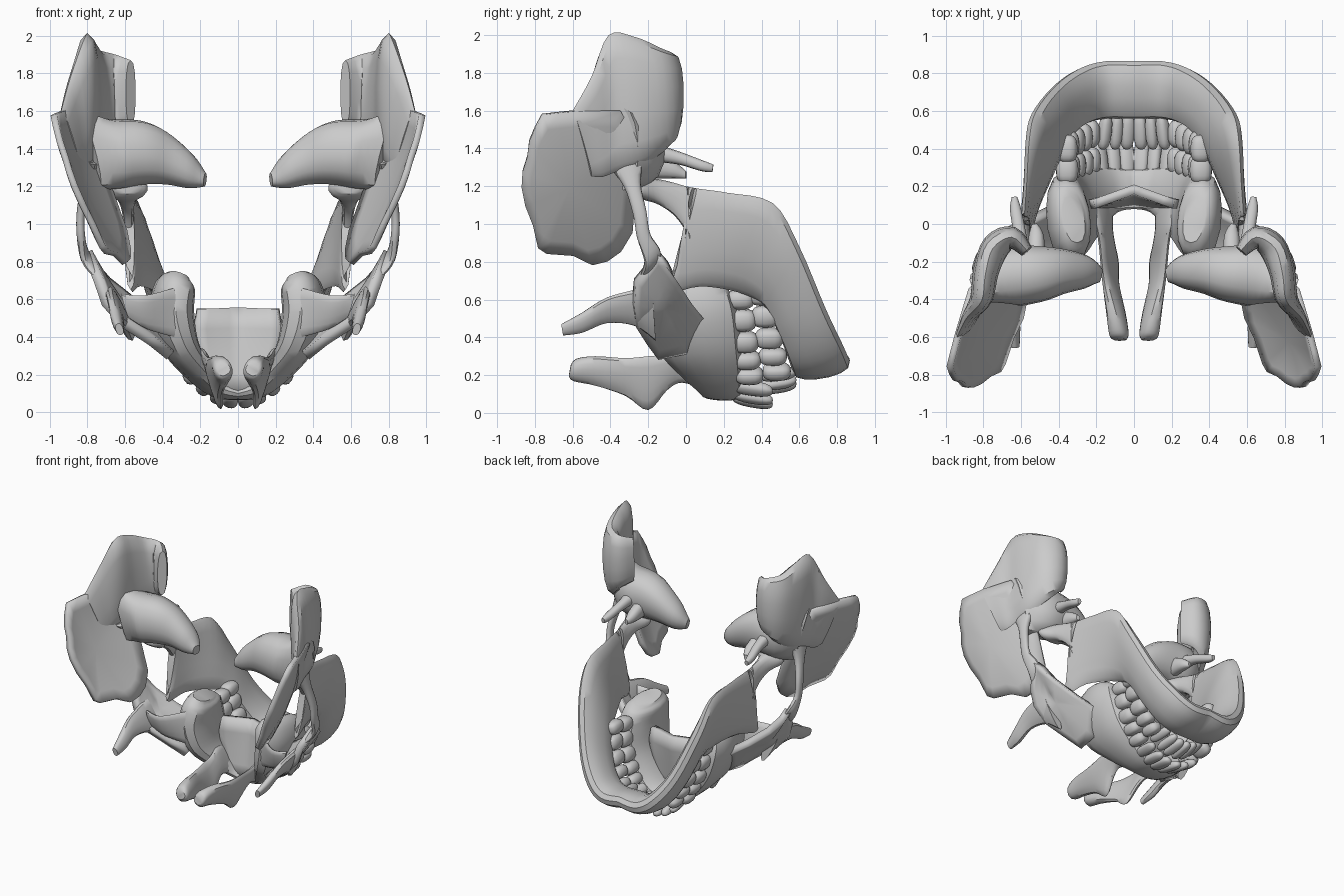
import bpy, bmesh, math
from mathutils import Vector as V


def finish(name, bm, mirror=True, angle=40):
    bmesh.ops.recalc_face_normals(bm, faces=bm.faces)
    me = bpy.data.meshes.new(name)
    bm.to_mesh(me)
    bm.free()
    ob = bpy.data.objects.new(name, me)
    bpy.context.collection.objects.link(ob)
    if mirror:
        m = ob.modifiers.new("mirror", "MIRROR")
        m.use_clip = True
    bpy.ops.object.select_all(action="DESELECT")
    ob.select_set(True)
    bpy.context.view_layer.objects.active = ob
    bpy.ops.object.shade_smooth_by_angle(angle=math.radians(angle))
    return ob


def spline(vals, n):
    # Catmull-Rom resampling of a list of equal-length vectors
    out = []
    for i in range(len(vals) - 1):
        p = [vals[max(0, min(len(vals) - 1, i + k))] for k in (-1, 0, 1, 2)]
        for j in range(n):
            t = j / n
            out.append([0.5 * (2 * b + (c - a) * t + (2 * a - 5 * b + 4 * c - d) * t * t
                               + (3 * b - a - 3 * c + d) * t ** 3) for a, b, c, d in zip(*p)])
    return out + [list(vals[-1])]


def ribbon(name, stations, n=4, sides=14):
    # Bone swept through stations: edge A xyz, edge B xyz, thickness
    st = spline(stations, n)
    mids = [(V(s[0:3]) + V(s[3:6])) / 2 for s in st]
    bm = bmesh.new()
    rings = []
    for i, s in enumerate(st):
        a, b, t = V(s[0:3]), V(s[3:6]), s[6]
        tan = mids[min(i + 1, len(st) - 1)] - mids[max(i - 1, 0)]
        nor = tan.cross(a - b).normalized() * t / 2
        ring = []
        for k in range(sides):
            u = 2 * math.pi * k / sides
            c, d = math.cos(u), math.sin(u)
            d = math.copysign(abs(d) ** 0.75, d)
            p = mids[i] + (a - b) / 2 * c + nor * d
            if abs(a.x) < 1e-6 and i == 0:
                p.x = 0
            ring.append(bm.verts.new(p))
        rings.append(ring)
    for r, q in zip(rings, rings[1:]):
        for k in range(sides):
            bm.faces.new((r[k], r[(k + 1) % sides], q[(k + 1) % sides], q[k]))
    if abs(stations[0][0]) > 1e-6:
        bm.faces.new(rings[0])
    bm.faces.new(rings[-1])
    return finish(name, bm)


def plate(name, outline, thick, bulge=0.0):
    # Thin domed bone sheet inside a closed 3D outline
    bm = bmesh.new()
    pts = [V(p) for p in outline]
    cen = sum(pts, V()) / len(pts)
    rings = []
    for t in (1, 0.8, 0.55, 0.28):
        rings.append([bm.verts.new(cen.lerp(p, t) + V((bulge * (1 - t * t), 0, 0))) for p in pts])
    top = bm.verts.new(cen + V((bulge, 0, 0)))
    k = len(pts)
    for r, q in zip(rings, rings[1:]):
        for i in range(k):
            bm.faces.new((r[i], r[(i + 1) % k], q[(i + 1) % k], q[i]))
    for i in range(k):
        bm.faces.new((rings[-1][i], rings[-1][(i + 1) % k], top))
    ob = finish(name, bm)
    s = ob.modifiers.new("solid", "SOLIDIFY")
    s.thickness, s.offset = thick, 0
    return ob


# Lower jaw: chin, body, angle, ramus, pointed process and condyle
ribbon("lower_jaw", [
    (0, .865, .29, 0, .56, .22, .13),
    (.15, .865, .28, .14, .56, .23, .14),
    (.28, .83, .36, .24, .54, .29, .14),
    (.41, .74, .55, .32, .49, .42, .13),
    (.52, .60, .88, .38, .41, .57, .12),
    (.555, .46, 1.11, .44, .27, .64, .10),
    (.57, .22, 1.165, .52, .08, .67, .07),
    (.58, .08, 1.185, .57, -.09, .65, .06),
    (.585, .00, 1.20, .58, .015, .88, .06),
    (.59, -.07, 1.22, .585, -.04, 1.02, .07),
    (.59, -.16, 1.24, .59, -.14, 1.10, .12),
    (.59, -.25, 1.25, .59, -.23, 1.13, .22),
    (.59, -.28, 1.23, .59, -.27, 1.16, .14)])

# Upper jaw body and tooth-bearing arch
ribbon("upper_jaw", [
    (0, .08, .10, 0, .29, .09, .06),
    (.09, .06, .13, .12, .30, .11, .09),
    (.18, -.04, .22, .23, .30, .20, .13),
    (.28, -.16, .35, .33, .29, .36, .19),
    (.33, -.20, .53, .37, .27, .54, .23),
    (.31, -.17, .68, .36, .22, .66, .21),
    (.30, -.10, .74, .34, .15, .70, .12)])

# Palate sheet
bm = bmesh.new()
rows = []
for z, w in ((.10, .08), (.2, .17), (.32, .22), (.44, .24), (.55, .22)):
    rows.append([bm.verts.new((w * u, .13 + .08 * (1 - abs(u)) * (z - .05) / .5, z))
                 for u in (0, .25, .5, .75, 1)])
for r, q in zip(rows, rows[1:]):
    for i in range(4):
        bm.faces.new((r[i], r[i + 1], q[i + 1], q[i]))
ob = finish("palate", bm)
ob.modifiers.new("solid", "SOLIDIFY").thickness = .05

# Nose-side prongs of the upper jaw
ribbon("nose_prong", [
    (.24, .12, .34, .12, .10, .12, .07),
    (.20, .00, .34, .12, -.02, .16, .05),
    (.18, -.10, .31, .11, -.10, .12, .05),
    (.17, -.20, .30, .09, -.20, .015, .05),
    (.155, -.32, .29, .09, -.32, .09, .06),
    (.12, -.48, .30, .07, -.48, .145, .09),
    (.10, -.58, .285, .06, -.59, .17, .10),
    (.09, -.61, .25, .06, -.62, .20, .07)])

# Cheek bone: main sheet and its long outer prong
plate("cheek_bone", [
    (.80, -.15, .85), (.74, -.27, .70), (.70, -.28, .58), (.60, -.27, .47),
    (.46, -.21, .38), (.36, -.15, .30), (.36, 0, .33), (.42, .09, .50),
    (.56, .02, .59), (.70, -.05, .70), (.78, -.10, .79)], .055, .03)
ribbon("cheek_prong", [
    (.70, -.18, .68, .56, -.16, .38, .07),
    (.69, -.28, .65, .60, -.27, .46, .07),
    (.68, -.42, .61, .62, -.42, .475, .06),
    (.66, -.55, .53, .62, -.55, .425, .06),
    (.64, -.66, .47, .62, -.65, .41, .04)])
ribbon("eye_socket_floor", [
    (.62, -.27, .63, .58, -.24, .50, .04),
    (.50, -.28, .62, .48, -.22, .44, .04),
    (.34, -.18, .66, .34, -.17, .40, .04)])

# Temporal bone: fan sheet with a slightly ragged rim
fan = [(-.58, 1.60), (-.68, 1.59), (-.76, 1.58), (-.80, 1.51), (-.83, 1.44), (-.84, 1.36),
       (-.865, 1.28), (-.87, 1.2), (-.85, 1.1), (-.81, 1.0), (-.785, .88), (-.74, .85), (-.60, .84),
       (-.50, .79), (-.42, .81), (-.35, .86), (-.29, .96), (-.27, 1.2), (-.25, 1.4), (-.35, 1.6)]
plate("temple_fan", [(.96 - .3 * (y + .86) + .38 * (z - 1.45), y, z) for y, z in fan], .035, .045)

# Temporal bone: curved mastoid shell
ribbon("mastoid_shell", [
    (.94, -.60, 1.60, .84, -.50, 1.25, .05),
    (.89, -.50, 1.78, .83, -.44, 1.25, .08),
    (.81, -.41, 2.0, .81, -.36, 1.28, .12),
    (.79, -.27, 1.99, .78, -.22, 1.32, .14),
    (.75, -.13, 1.93, .71, -.10, 1.40, .15),
    (.65, -.07, 1.90, .64, -.08, 1.47, .12),
    (.57, -.14, 1.87, .57, -.15, 1.52, .07)])

# Temporal bone: inner pyramid
ribbon("inner_pyramid", [
    (.86, -.34, 1.62, .74, -.33, 1.18, .18),
    (.70, -.27, 1.56, .62, -.29, 1.19, .32),
    (.52, -.25, 1.55, .50, -.28, 1.21, .30),
    (.38, -.23, 1.49, .38, -.27, 1.21, .24),
    (.24, -.24, 1.37, .26, -.27, 1.19, .17),
    (.17, -.27, 1.27, .18, -.28, 1.20, .07)])

# Cheek arch bar from the temple down to the cheek bone
ribbon("cheek_arch", [
    (.76, -.22, 1.36, .78, -.42, 1.32, .08),
    (.80, -.24, 1.22, .81, -.33, 1.20, .06),
    (.835, -.21, 1.07, .835, -.28, 1.05, .045),
    (.835, -.19, .95, .835, -.26, .93, .045),
    (.81, -.14, .87, .82, -.22, .80, .045),
    (.77, -.13, .81, .77, -.24, .73, .04)])

# Slender spike and small spur under the skull base
ribbon("base_spike", [
    (.60, -.18, 1.43, .60, -.18, 1.33, .10),
    (.61, -.04, 1.385, .61, -.04, 1.315, .07),
    (.63, .08, 1.34, .63, .08, 1.28, .06),
    (.635, .145, 1.315, .635, .14, 1.275, .03)])
ribbon("base_spur", [
    (.52, -.16, 1.38, .52, -.18, 1.24, .10),
    (.52, -.06, 1.33, .52, -.06, 1.24, .08),
    (.53, 0, 1.28, .53, 0, 1.24, .03)])

# Teeth: eight per side in each arch
arch = [(.04, .065), (.11, .085), (.18, .13), (.235, .20), (.275, .28), (.315, .375), (.345, .49), (.355, .60)]
width = [.08, .07, .075, .085, .09, .11, .115, .10]


def tooth(name, x, y, z, dx, dz, w, length, depth, lean):
    bm = bmesh.new()
    bmesh.ops.create_uvsphere(bm, u_segments=14, v_segments=10, radius=1)
    t = V((dx, 0, dz)).normalized()
    n = V((-t.z, 0, t.x))
    for v in bm.verts:
        c = [math.copysign(abs(q) ** 0.75, q) for q in v.co]
        v.co = V((x, y, z)) + t * c[0] * w / 2 + V((0, 1, 0)) * c[2] * length / 2 \
            + n * (c[1] * depth / 2 + lean * c[2])
    finish(name, bm, angle=60)


for i, (x, z) in enumerate(arch):
    p, q = arch[max(i - 1, 0)], arch[min(i + 1, 7)]
    dx, dz = q[0] - p[0], q[1] - p[1]
    front = i < 3
    tooth(f"upper_tooth_{i + 1}", x, .35 if front else .335 - .012 * (i - 3), z, dx, dz, width[i] * 1.05,
          .22 if front else .15, .07 if front else .12, -.02 if front else 0)
    k = .86 if front else 1
    tooth(f"lower_tooth_{i + 1}", x * k, .49 if front else .48 - .02 * (i - 3), z + (.075 if front else .02),
          dx, dz, width[i] * (.9 if front else 1.03), .19 if front else .15, .07 if front else .11,
          .015 if front else 0)
